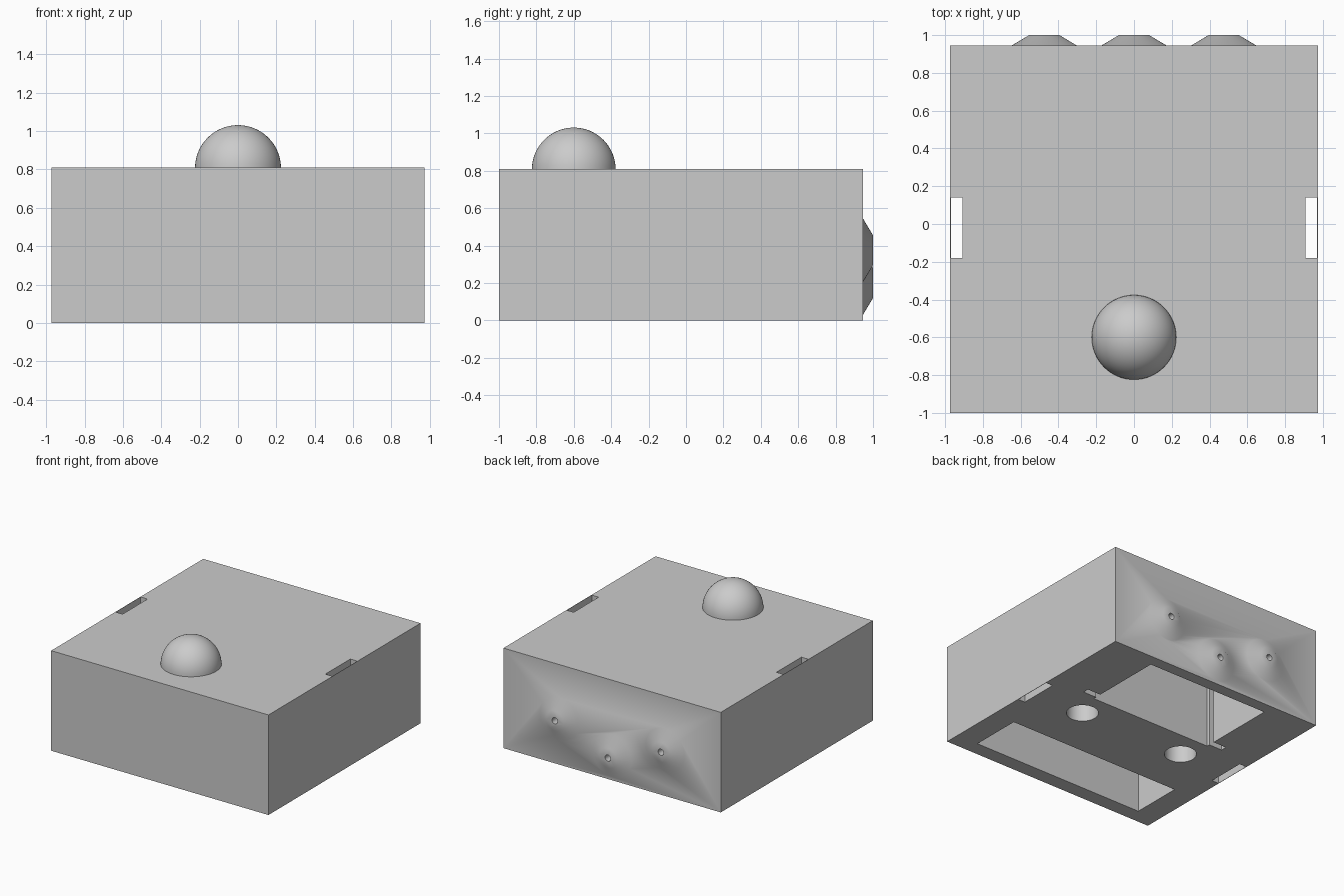
import bpy
import math

if "Cube" in bpy.data.objects:
    bpy.data.objects.remove(bpy.data.objects["Cube"], do_unlink=True)

# Overall sizes
HALF_X, FRONT, BACK, HEIGHT = 0.973, -1.0, 0.945, 0.81

grey = bpy.data.materials.new("plain_grey")
grey.use_nodes = True
colour = (0.6, 0.6, 0.6, 1)
grey.diffuse_color = colour
grey.node_tree.nodes["Principled BSDF"].inputs["Base Color"].default_value = colour


def box(name, x, y, z):
    """Box from (low, high) ranges on each axis."""
    ranges = (x, y, z)
    bpy.ops.mesh.primitive_cube_add(size=1, location=[sum(r) / 2 for r in ranges])
    ob = bpy.context.object
    ob.name = name
    ob.scale = [r[1] - r[0] for r in ranges]
    bpy.ops.object.transform_apply(location=True, rotation=True, scale=True)
    return ob


def rod(name, r1, r2, start, length, along_y=False):
    """Cone or cylinder starting at a point and running up or backwards."""
    x, y, z = start
    centre = (x, y + length / 2, z) if along_y else (x, y, z + length / 2)
    turn = (-math.pi / 2, 0, 0) if along_y else (0, 0, 0)
    bpy.ops.mesh.primitive_cone_add(vertices=48, radius1=r1, radius2=r2,
                                    depth=length, location=centre, rotation=turn)
    bpy.context.object.name = name
    return bpy.context.object


def combine(target, tool, operation):
    mod = target.modifiers.new(tool.name, 'BOOLEAN')
    mod.object = tool
    mod.operation = operation
    mod.solver = 'EXACT'
    bpy.context.view_layer.objects.active = target
    bpy.ops.object.modifier_apply(modifier=mod.name)
    bpy.data.objects.remove(tool, do_unlink=True)


# Main block
body = box("body", (-HALF_X, HALF_X), (FRONT, BACK), (0, HEIGHT))

# Dome on top, near the front
bpy.ops.mesh.primitive_uv_sphere_add(segments=64, ring_count=32, radius=0.224,
                                     location=(0, -0.6, HEIGHT - 0.003))
bpy.context.object.name = "dome"
combine(body, bpy.context.object, 'UNION')

# Sensor bosses on the back, extended slightly inwards along their slope
bosses = [(-0.475, 0.375), (0, 0.2), (0.475, 0.375)]
for x, z in bosses:
    combine(body, rod("boss", 0.189, 0.08, (x, BACK - 0.01, z), 0.065, True), 'UNION')

# Compartments open underneath, with narrow guide slots beside the rear one
cutters = [
    box("front_bay", (-0.78, 0.78), (-0.88, -0.46), (-0.1, 0.7)),
    box("rear_bay", (-0.55, 0.55), (0.19, 0.85), (-0.1, 0.7)),
    box("guide_slot", (-0.67, 0.67), (0.215, 0.265), (-0.1, 0.69)),
]
# Round sockets and strap slots on both sides, the latter behind a thin skin
for side in (-1, 1):
    cutters.append(rod("socket", 0.119, 0.119, (side * 0.475, -0.03, -0.1), 0.8))
    xs = sorted((side * 0.908, side * (HALF_X - 0.003)))
    cutters.append(box("strap_slot", xs, (-0.18, 0.14), (-0.1, 1)))
# Wire holes through the bosses
for x, z in bosses:
    cutters.append(rod("wire_hole", 0.025, 0.025, (x, 0.8, z), 0.3, True))
for cutter in cutters:
    combine(body, cutter, 'DIFFERENCE')

# Finish
body.data.materials.clear()
body.data.materials.append(grey)
for face in body.data.polygons:
    face.material_index = 0
bpy.ops.object.select_all(action='DESELECT')
body.select_set(True)
bpy.context.view_layer.objects.active = body
bpy.ops.object.shade_smooth_by_angle(angle=math.radians(35))
